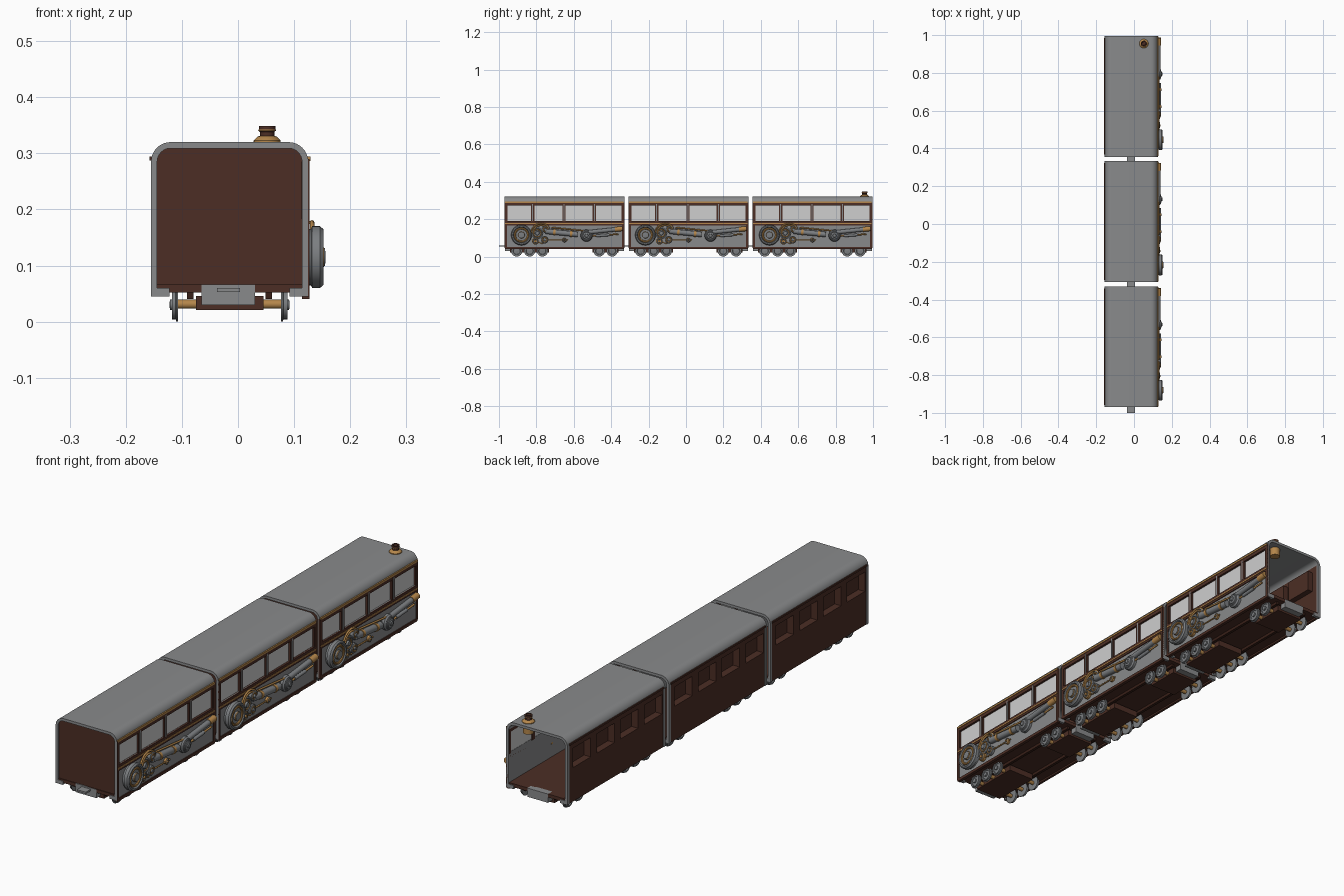
import bpy, bmesh, math
from mathutils import Vector, Matrix

if "Cube" in bpy.data.objects:
    bpy.data.objects.remove(bpy.data.objects["Cube"])


def mat(name, c):
    m = bpy.data.materials.new(name)
    m.diffuse_color = (*c, 1)
    m.use_nodes = True
    m.node_tree.nodes["Principled BSDF"].inputs["Base Color"].default_value = m.diffuse_color
    return m


GREY = mat("body_grey", (0.25, 0.255, 0.26))
STEEL = mat("machine_steel", (0.20, 0.21, 0.22))
BROWN = mat("dark_brown", (0.072, 0.027, 0.018))
DEEP = mat("deep_brown", (0.04, 0.014, 0.009))
GOLD = mat("brass", (0.46, 0.24, 0.07))
PANE = mat("window_grey", (0.62, 0.62, 0.62))
R, L = 0.125, -0.155          # outer sides of the body
MID = -0.015


def finish(name, bm, m, smooth=False):
    bmesh.ops.recalc_face_normals(bm, faces=bm.faces)
    me = bpy.data.meshes.new(name)
    bm.to_mesh(me)
    bm.free()
    me.materials.append(m)
    if smooth:
        me.shade_smooth()
        me.set_sharp_from_angle(angle=math.radians(35))
    ob = bpy.data.objects.new(name, me)
    bpy.context.collection.objects.link(ob)
    return ob


def boxes(name, m, items):
    """Several boxes (x0, x1, y0, y1, z0, z1) in one object."""
    bm = bmesh.new()
    for x0, x1, y0, y1, z0, z1 in items:
        mx = Matrix.Translation(((x0 + x1) / 2, (y0 + y1) / 2, (z0 + z1) / 2)) @ \
            Matrix.Diagonal((x1 - x0, y1 - y0, z1 - z0, 1))
        bmesh.ops.create_cube(bm, size=1, matrix=mx)
    return finish(name, bm, m)


def lathe(name, m, pos, axis, prof, n=32):
    """Revolve (radius, height) points about an axis through pos."""
    bm = bmesh.new()
    q = Vector((0, 0, 1)).rotation_difference(Vector(axis).normalized())
    rings = []
    for r, h in prof:
        rings.append([bm.verts.new(Vector(pos) + q @ Vector(
            (r * math.cos(2 * math.pi * i / n), r * math.sin(2 * math.pi * i / n), h)))
            for i in range(n)])
    for a, b in zip(rings, rings[1:]):
        for i in range(n):
            bm.faces.new((a[i], a[(i + 1) % n], b[(i + 1) % n], b[i]))
    if prof[0] != prof[-1]:
        bm.faces.new(rings[0])
        bm.faces.new(rings[-1])
    else:
        bmesh.ops.remove_doubles(bm, verts=bm.verts, dist=1e-6)
    return finish(name, bm, m, True)


def rod(name, m, p, q, r, n=16):
    d = Vector(q) - Vector(p)
    return lathe(name, m, p, d, [(r, 0), (r, d.length)], n)


def ring(name, m, pos, axis, r, t):
    pts = [(r + t * math.cos(a * math.pi / 4), t * math.sin(a * math.pi / 4)) for a in range(8)]
    return lathe(name, m, pos, axis, pts + [pts[0]])


def tube(name, m, pts, r):
    cu = bpy.data.curves.new(name, 'CURVE')
    cu.dimensions = '3D'
    cu.bevel_depth, cu.bevel_resolution, cu.use_fill_caps = r, 2, True
    s = cu.splines.new('POLY')
    s.points.add(len(pts) - 1)
    for p, c in zip(s.points, pts):
        p.co = (*c, 1)
    cu.materials.append(m)
    ob = bpy.data.objects.new(name, cu)
    bpy.context.collection.objects.link(ob)


def arch(inset, zlow, rad=0.035):
    x0, x1, zt = L + inset, R - inset, 0.32 - inset
    r = rad - inset
    pts = [(x1, zlow)]
    pts += [(x1 - r + r * math.cos(a * math.pi / 16), zt - r + r * math.sin(a * math.pi / 16)) for a in range(9)]
    pts += [(x0 + r + r * math.cos(a * math.pi / 16), zt - r + r * math.sin(a * math.pi / 16)) for a in range(8, 17)]
    return pts + [(x0, zlow)]


def arch_shell(name, m, y0, y1, zlow, t):
    """Rounded hoop profile extruded along the car."""
    bm = bmesh.new()
    o, i = arch(0, zlow), arch(t, zlow)
    g = [[bm.verts.new((x, y, z)) for x, z in pr] for y in (y0, y1) for pr in (o, i)]
    for a, b in ((0, 1), (2, 3), (0, 2), (1, 3)):
        for k in range(len(o) - 1):
            bm.faces.new((g[a][k], g[a][k + 1], g[b][k + 1], g[b][k]))
    for k in (0, -1):
        bm.faces.new((g[0][k], g[1][k], g[3][k], g[2][k]))
    return finish(name, bm, m, True)


def car_body(c):
    a, b = c - 0.32, c + 0.32
    arch_shell("roof", GREY, a, b, 0.285, 0.011)
    for y in (a, b - 0.012):
        arch_shell("end_hoop", GREY, y, y + 0.012, 0.045, 0.011)
        boxes("hoop_feet", GREY, [(L, L + 0.033, y, y + 0.012, 0.045, 0.06),
                                  (R - 0.033, R, y, y + 0.012, 0.045, 0.06)])
    # front wall follows the hoop
    bm = bmesh.new()
    vs = [bm.verts.new((x, a + 0.006, z)) for x, z in arch(0.01, 0.06)]
    ex = bmesh.ops.extrude_face_region(bm, geom=[bm.faces.new(vs)])
    bmesh.ops.translate(bm, vec=(0, 0.006, 0), verts=[v for v in ex['geom'] if isinstance(v, bmesh.types.BMVert)])
    finish("front_wall", bm, BROWN)
    boxes("floor", BROWN, [(L + 0.01, R - 0.01, a + 0.003, b - 0.003, 0.052, 0.066)])
    boxes("underframe_beams", DEEP, [(x - 0.006, x + 0.006, a + 0.02, b - 0.02, 0.04, 0.053) for x in (-0.085, 0.055)])

    # right wall with windows
    wins = [(-0.305, -0.18), (-0.16, -0.01), (0.005, 0.15), (0.17, 0.305)]
    wins = [(c + p, c + q) for p, q in wins]
    boxes("right_panel", GREY, [(R - 0.011, R - 0.002, a + 0.005, b - 0.005, 0.045, 0.19)])
    boxes("window_panes", PANE, [(R - 0.010, R - 0.007, p, q, 0.187, 0.283) for p, q in wins])
    edges = [a + 0.003] + [e for w in wins for e in w] + [b - 0.003]
    posts = [(R - 0.012, R + 0.001, edges[k], edges[k + 1], 0.183, 0.285) for k in range(0, 10, 2)]
    boxes("window_posts", BROWN, posts)
    boxes("post_cores", GREY, [(R, R + 0.0025, (p[2] + p[3]) / 2 - 0.003, (p[2] + p[3]) / 2 + 0.003, 0.19, 0.28)
                               for p in posts[1:4]])
    boxes("wall_rails", BROWN, [(R - 0.011, R + 0.002, a + 0.003, b - 0.003, z0, z1)
                                for z0, z1 in ((0.272, 0.289), (0.165, 0.190), (0.040, 0.052))]
          + [(R - 0.005, R + 0.002, y, y + 0.012, 0.045, 0.29) for y in (a, b - 0.012)])
    boxes("brass_strips", GOLD, [(R - 0.002, R + 0.004, a + 0.003, b - 0.003, z, z + h)
                                 for z, h in ((0.286, 0.008), (0.174, 0.005))])

    # left wall with recessed windows
    ww = [(c - 0.30 + 0.155 * k, c - 0.30 + 0.155 * k + 0.115) for k in range(4)]
    e = [a + 0.011] + [v for w in ww for v in w] + [b - 0.011]
    boxes("left_wall", BROWN, [(L + 0.002, L + 0.012, e[0], e[-1], 0.045, 0.185),
                               (L + 0.002, L + 0.012, e[0], e[-1], 0.265, 0.295)]
          + [(L + 0.002, L + 0.012, e[k], e[k + 1], 0.185, 0.265) for k in range(0, 10, 2)])
    niche = []
    for p, q in ww:
        niche += [(L + 0.032, L + 0.036, p, q, 0.185, 0.265),
                  (L + 0.011, L + 0.036, p, q, 0.181, 0.185), (L + 0.011, L + 0.036, p, q, 0.265, 0.269),
                  (L + 0.011, L + 0.036, p - 0.004, p, 0.181, 0.269), (L + 0.011, L + 0.036, q, q + 0.004, 0.181, 0.269)]
    boxes("left_window_recesses", BROWN, niche)
    boxes("left_rail", BROWN, [(L - 0.003, L + 0.004, a + 0.011, b - 0.011, 0.287, 0.294)])

    # coupling
    boxes("coupler_plate", GREY, [(-0.065, 0.03, a + 0.002, a + 0.03, 0.03, 0.066),
                                  (-0.065, 0.03, b - 0.03, b - 0.002, 0.03, 0.066)])
    boxes("coupler_tongue", GREY, [(-0.037, 0.004, a - 0.03, a + 0.01, 0.053, 0.06)])


def running_gear(c):
    for ys in ((-0.255, -0.186, -0.118), (0.186, 0.255)):
        boxes("bogie", BROWN, [(-0.075, 0.045, c + ys[0] - 0.035, c + ys[-1] + 0.035, 0.021, 0.046)])
        for y in ys:
            rod("axle", GOLD, (-0.112, c + y, 0.031), (0.084, c + y, 0.031), 0.008)
            for s in (-1, 1):
                lathe("wheel", STEEL, (MID + s * 0.092, c + y, 0.030), (s, 0, 0),
                      [(0.030, 0), (0.030, 0.003), (0.026, 0.004), (0.026, 0.011), (0.020, 0.011),
                       (0.018, 0.008), (0.009, 0.008), (0.009, 0.014), (0.004, 0.015)], 24)


def machinery(c):
    X = R - 0.003
    ax = (1, 0, 0)
    # flywheel
    y, z = c - 0.23, 0.115
    lathe("flywheel", STEEL, (X, y, z), ax, [(0.050, 0), (0.050, 0.008), (0.055, 0.010), (0.055, 0.024),
          (0.050, 0.030), (0.044, 0.030), (0.040, 0.022), (0.018, 0.022), (0.016, 0.033), (0.006, 0.034)], 40)
    ring("flywheel_brass_ring", GOLD, (X + 0.024, y, z), ax, 0.035, 0.005)
    ring("flywheel_hub_ring", GOLD, (X + 0.029, y, z), ax, 0.015, 0.003)
    # gear cluster
    for dy, gz, r, h, m in ((-0.145, 0.125, 0.032, 0.010, STEEL), (-0.105, 0.09, 0.020, 0.012, STEEL),
                            (-0.155, 0.082, 0.018, 0.012, GOLD), (-0.10, 0.145, 0.020, 0.014, STEEL),
                            (0.0, 0.088, 0.012, 0.010, GOLD)):
        lathe("gear", m, (X, c + dy, gz), ax, [(r, 0), (r, h), (r * .8, h + .002), (r * .7, h - .002),
              (r * .35, h - .002), (r * .3, h + .006), (r * .1, h + .006)], 24)
        ring("gear_ring", GOLD if m is STEEL else STEEL, (X + h, c + dy, gz), ax, r * 0.6, 0.003)
    # curved brass pipes
    for r in (0.042, 0.052):
        tube("curved_pipe", GOLD, [(X + 0.010, c - 0.125 + r * math.cos(t * math.pi / 12),
             0.125 + r * math.sin(t * math.pi / 12)) for t in range(2, 13)], 0.004)
    tube("lower_pipe", GOLD, [(X + 0.007, c + p, q) for p, q in
                              ((-0.155, 0.082), (-0.12, 0.07), (-0.09, 0.088), (0.02, 0.088))], 0.003)
    # piston cylinder, rods and pump
    p = lambda d, zz, x=0.008: (X + x, c + d, zz)
    rod("piston_cylinder", STEEL, p(-0.10, 0.135), p(0.07, 0.118), 0.014, 20)
    for d, zz in ((-0.06, 0.131), (0.03, 0.122)):
        rod("cylinder_band", GOLD, p(d, zz), p(d + 0.012, zz - 0.001), 0.0165, 20)
    rod("upper_cylinder", STEEL, p(0.11, 0.128), p(0.30, 0.148), 0.011, 20)
    rod("upper_cylinder_cap", GOLD, p(0.27, 0.145), p(0.31, 0.149), 0.013, 20)
    rod("brass_rod", GOLD, p(-0.07, 0.155), p(0.13, 0.135), 0.004)
    rod("lower_rod", GOLD, p(0.10, 0.106), p(0.29, 0.120), 0.004)
    rod("rod_sleeve", STEEL, p(0.17, 0.111), p(0.24, 0.116), 0.007)
    lathe("pump_hub", STEEL, p(0.118, 0.112, 0), ax, [(0.032, 0), (0.032, 0.012), (0.027, 0.018), (0.020, 0.018),
          (0.018, 0.022), (0.010, 0.024), (0.008, 0.028), (0.003, 0.028)], 32)
    ring("pump_ring", STEEL, p(0.118, 0.112, 0.018), ax, 0.022, 0.003)


for centre in (-0.65, 0.013, 0.676):
    car_body(centre)
    running_gear(centre)
    machinery(centre)

# chimney on the last car
cx, cy = 0.052, 0.955
lathe("chimney_base", GOLD, (cx, cy, 0.275), (0, 0, 1),
      [(0.02, 0), (0.02, 0.043), (0.024, 0.045), (0.024, 0.048), (0.017, 0.055), (0.012, 0.056)])
lathe("chimney_stack", BROWN, (cx, cy, 0.328), (0, 0, 1),
      [(0.013, 0), (0.013, 0.010), (0.015, 0.012), (0.015, 0.021), (0.010, 0.021), (0.009, 0.006)])
ring("chimney_ring", GOLD, (cx, cy, 0.341), (0, 0, 1), 0.0145, 0.0015)
